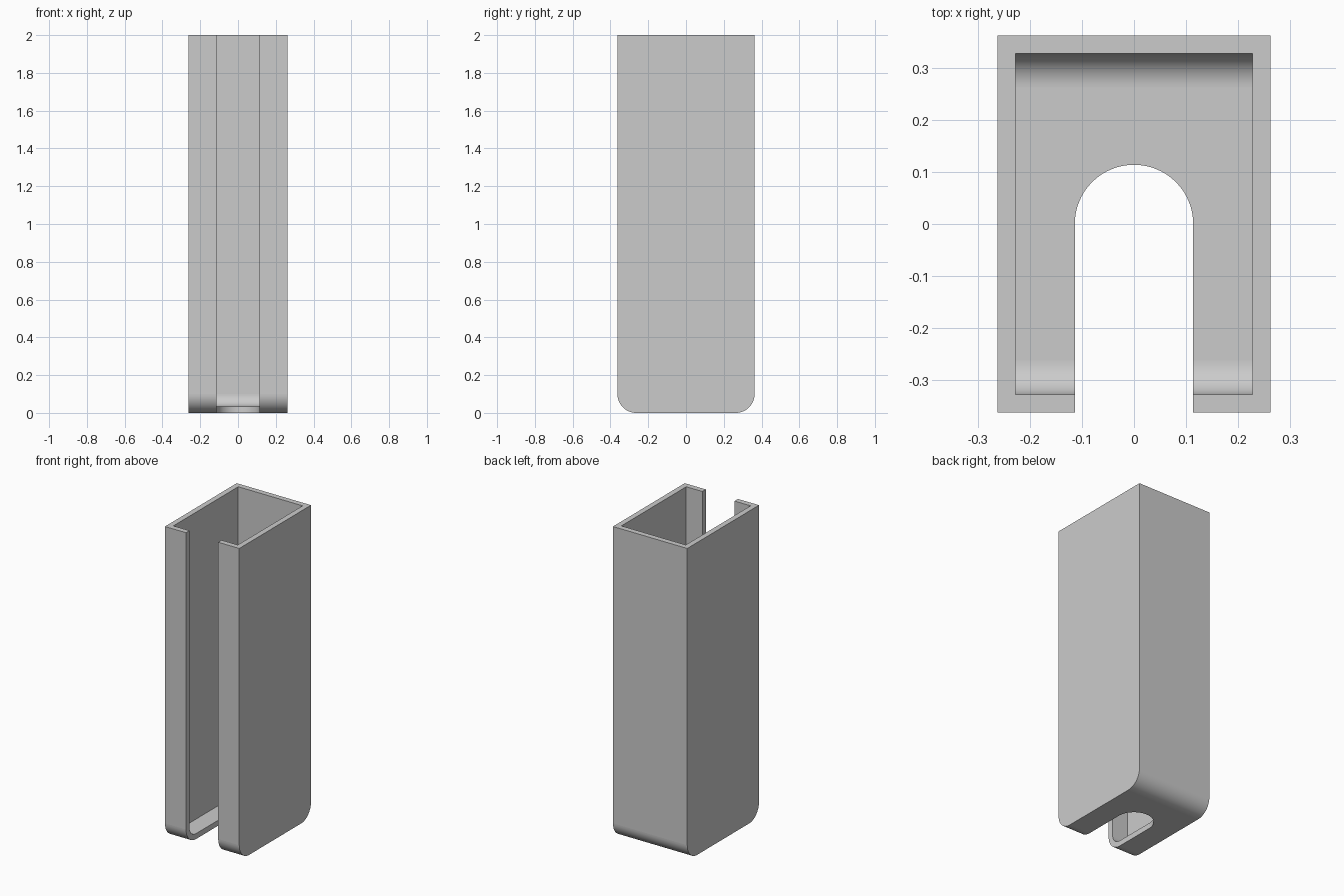
import bpy, bmesh
from math import sin, cos, pi, radians

if "Cube" in bpy.data.objects:
    bpy.data.objects.remove(bpy.data.objects["Cube"])

HALF_W, HALF_D, HEIGHT = 0.263, 0.363, 2.0
WALL, FILLET, SLOT = 0.035, 0.1, 0.114
STEPS = 16


def arc(cx, cy, r, start, end, steps=STEPS):
    angles = [start + (end - start) * i / steps for i in range(steps + 1)]
    return [(cx + r * cos(a), cy + r * sin(a)) for a in angles]


def prism(name, outline, offset):
    """Extrude a closed outline of 3D points along an offset."""
    bm = bmesh.new()
    face = bm.faces.new([bm.verts.new(p) for p in outline])
    new = bmesh.ops.extrude_face_region(bm, geom=[face])["geom"]
    bmesh.ops.translate(bm, vec=offset,
                        verts=[v for v in new if isinstance(v, bmesh.types.BMVert)])
    bmesh.ops.recalc_face_normals(bm, faces=bm.faces)
    mesh = bpy.data.meshes.new(name)
    bm.to_mesh(mesh)
    bm.free()
    obj = bpy.data.objects.new(name, mesh)
    bpy.context.collection.objects.link(obj)
    return obj


def rounded_block(name, half_w, half_d, bottom, top, r):
    """Block whose front and back bottom edges are rounded."""
    side = [(-half_d, top)]
    side += arc(r - half_d, bottom + r, r, pi, 1.5 * pi)
    side += arc(half_d - r, bottom + r, r, 1.5 * pi, 2 * pi)
    side += [(half_d, top)]
    return prism(name, [(-half_w, y, z) for y, z in side], (2 * half_w, 0, 0))


# Outer body, inner cavity and the round-ended slot through front and floor
body = rounded_block("channel_body", HALF_W, HALF_D, 0, HEIGHT, FILLET)
cavity = rounded_block("cavity_cutter", HALF_W - WALL, HALF_D - WALL,
                       WALL, HEIGHT + 0.2, FILLET - WALL)
slot_outline = arc(0, 0, SLOT, 0, pi, 2 * STEPS) + [(-SLOT, -0.6), (SLOT, -0.6)]
slot = prism("slot_cutter", [(x, y, -0.2) for x, y in slot_outline],
             (0, 0, HEIGHT + 0.6))

bpy.ops.object.select_all(action="DESELECT")
bpy.context.view_layer.objects.active = body
body.select_set(True)
for cutter in (cavity, slot):
    cutter.hide_render = True
    mod = body.modifiers.new(cutter.name, "BOOLEAN")
    mod.operation = "DIFFERENCE"
    mod.solver = "EXACT"
    mod.object = cutter
    bpy.ops.object.modifier_apply(modifier=mod.name)
    bpy.data.objects.remove(cutter)

# Smooth fillets, flat walls
bpy.ops.object.shade_smooth_by_angle(angle=radians(30))
for poly in body.data.polygons:
    if max(abs(c) for c in poly.normal) > 0.9999:
        poly.use_smooth = False

# Plain grey finish
grey = bpy.data.materials.new("plain_grey")
grey.use_nodes = True
colour = (0.6, 0.6, 0.6, 1)
grey.diffuse_color = colour
grey.node_tree.nodes["Principled BSDF"].inputs["Base Color"].default_value = colour
body.data.materials.clear()
body.data.materials.append(grey)
